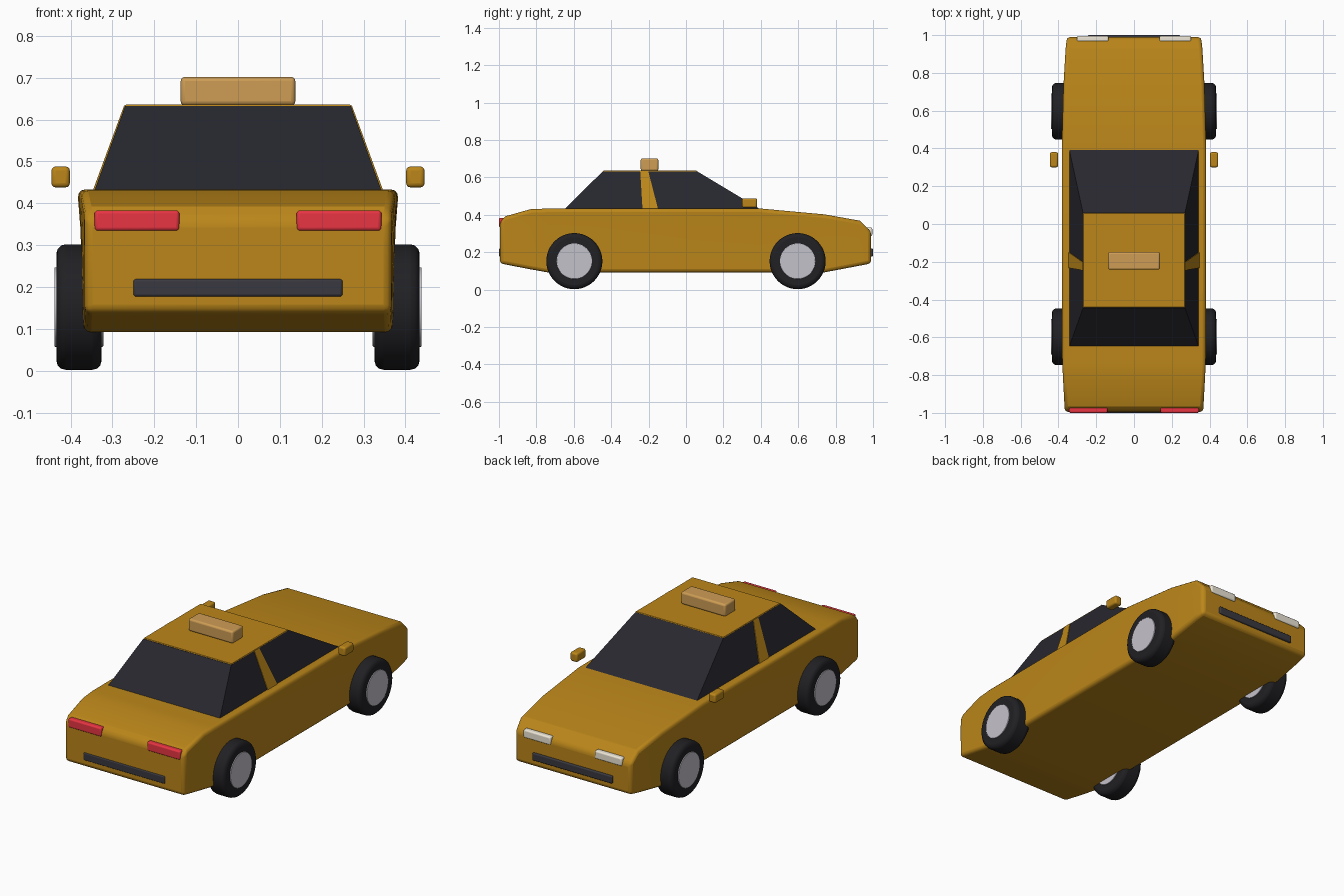
import bpy, bmesh, math
from mathutils import Matrix

if "Cube" in bpy.data.objects:
    bpy.data.objects.remove(bpy.data.objects["Cube"])


def material(name, rgb):
    m = bpy.data.materials.new(name)
    m.diffuse_color = (*rgb, 1)
    m.use_nodes = True
    m.node_tree.nodes["Principled BSDF"].inputs["Base Color"].default_value = m.diffuse_color
    return m


YELLOW = material("yellow paint", (0.50, 0.24, 0.01))
GLASS = material("dark glass", (0.02, 0.02, 0.027))
RUBBER = material("rubber", (0.015, 0.015, 0.018))
METAL = material("wheel metal", (0.56, 0.54, 0.60))
RED = material("tail red", (0.80, 0.035, 0.055))
WHITE = material("lamp white", (0.85, 0.80, 0.68))
AMBER = material("sign amber", (0.62, 0.34, 0.09))
TRIM = material("dark trim", (0.04, 0.04, 0.05))


def finish(name, bm, mat, bevel=0, segments=3, limit=25):
    bmesh.ops.recalc_face_normals(bm, faces=bm.faces)
    me = bpy.data.meshes.new(name)
    bm.to_mesh(me)
    bm.free()
    ob = bpy.data.objects.new(name, me)
    bpy.context.collection.objects.link(ob)
    me.materials.append(mat)
    if bevel:
        b = ob.modifiers.new("bevel", 'BEVEL')
        b.width, b.segments = bevel, segments
        b.limit_method, b.angle_limit = 'ANGLE', math.radians(limit)
    bpy.ops.object.select_all(action='DESELECT')
    bpy.context.view_layer.objects.active = ob
    ob.select_set(True)
    bpy.ops.object.shade_smooth_by_angle(angle=math.radians(30))
    return ob


def loft(rings):
    bm = bmesh.new()
    vs = [[bm.verts.new(p) for p in r] for r in rings]
    n = len(vs[0])
    for a, b in zip(vs, vs[1:]):
        for i in range(n):
            bm.faces.new((a[i], a[(i + 1) % n], b[(i + 1) % n], b[i]))
    bm.faces.new(vs[0])
    bm.faces.new(vs[-1])
    return bm


def box(name, x, y, z, mat, bevel=0.008):
    ring = lambda h: [(x[0], y[0], h), (x[1], y[0], h), (x[1], y[1], h), (x[0], y[1], h)]
    return finish(name, loft([ring(z[0]), ring(z[1])]), mat, bevel)


def quad_ring(w, y0, y1, z):
    return [(-w, y0, z), (w, y0, z), (w, y1, z), (-w, y1, z)]


# Body: stations along y as (y, bottom z, top z, lower half width, top half width)
stations = [(-0.995, .14, .36, .366, .366), (-0.965, .134, .392, .367, .368),
            (-0.83, .108, .43, .368, .376), (-0.74, .092, .433, .369, .381),
            (0.40, .092, .433, .369, .384), (0.74, .092, .402, .366, .374),
            (0.93, .128, .368, .361, .362), (0.99, .14, .31, .355, .355)]
rings = []
for y, zb, zt, wb, wt in stations:
    zm = zb + 0.72 * (zt - zb)
    wm = (wb + wt) / 2
    rings.append([(-wb, y, zb), (wb, y, zb), (wm, y, zm), (wt, y, zt), (-wt, y, zt), (-wm, y, zm)])
finish("body", loft(rings), YELLOW, 0.018, 3, 35)

# Glass cabin and painted roof panel
finish("cabin_glass", loft([quad_ring(.345, -.655, .405, .425), quad_ring(.27, -.445, .06, .632)]), GLASS)
finish("roof", loft([quad_ring(.271, -.445, .06, .629), quad_ring(.268, -.44, .055, .636)]), YELLOW)

# Roof sign
box("roof_sign", (-.137, .137), (-.242, -.148), (.634, .702), AMBER, 0.01)

for s, side in ((-1, "left"), (1, "right")):
    # Door pillar lying on the sloped side window
    lo, hi = .349 * s, .272 * s
    finish("pillar_" + side, loft([
        [(lo, -.232, .425), (lo, -.148, .425), (lo - .02 * s, -.148, .425), (lo - .02 * s, -.232, .425)],
        [(hi, -.245, .634), (hi, -.202, .634), (hi - .02 * s, -.202, .634), (hi - .02 * s, -.245, .634)]]), YELLOW)
    span = lambda a, b: tuple(sorted((a * s, b * s)))
    box("mirror_" + side, span(.402, .446), (.30, .38), (.438, .488), YELLOW, 0.01)
    box("tail_light_" + side, span(.14, .343), (-1.0, -.968), (.334, .383), RED)
    box("headlight_" + side, span(.135, .302), (.965, .996), (.287, .332), WHITE)

    # Wheels: bevelled tyre and flush hub
    for y, end in ((-.597, "rear"), (.597, "fore")):
        for part, r, x0, x1, mat, bev in (("tyre", .15, .326, .434, RUBBER, .022),
                                          ("hub", .095, .322, .439, METAL, .002)):
            bm = bmesh.new()
            bmesh.ops.create_cone(bm, cap_ends=True, segments=48, radius1=r, radius2=r, depth=x1 - x0,
                                  matrix=Matrix.Translation((s * (x0 + x1) / 2, y, .152))
                                  @ Matrix.Rotation(math.pi / 2, 4, 'Y'))
            finish(f"{part}_{end}_{side}", bm, mat, bev, 3, 40)

# Dark bumper strips at both ends
box("bumper_strip_front", (-.25, .25), (-1.0, -.97), (.177, .219), TRIM, 0.006)
box("bumper_strip_back", (-.245, .245), (.965, 1.0), (.177, .219), TRIM, 0.006)
